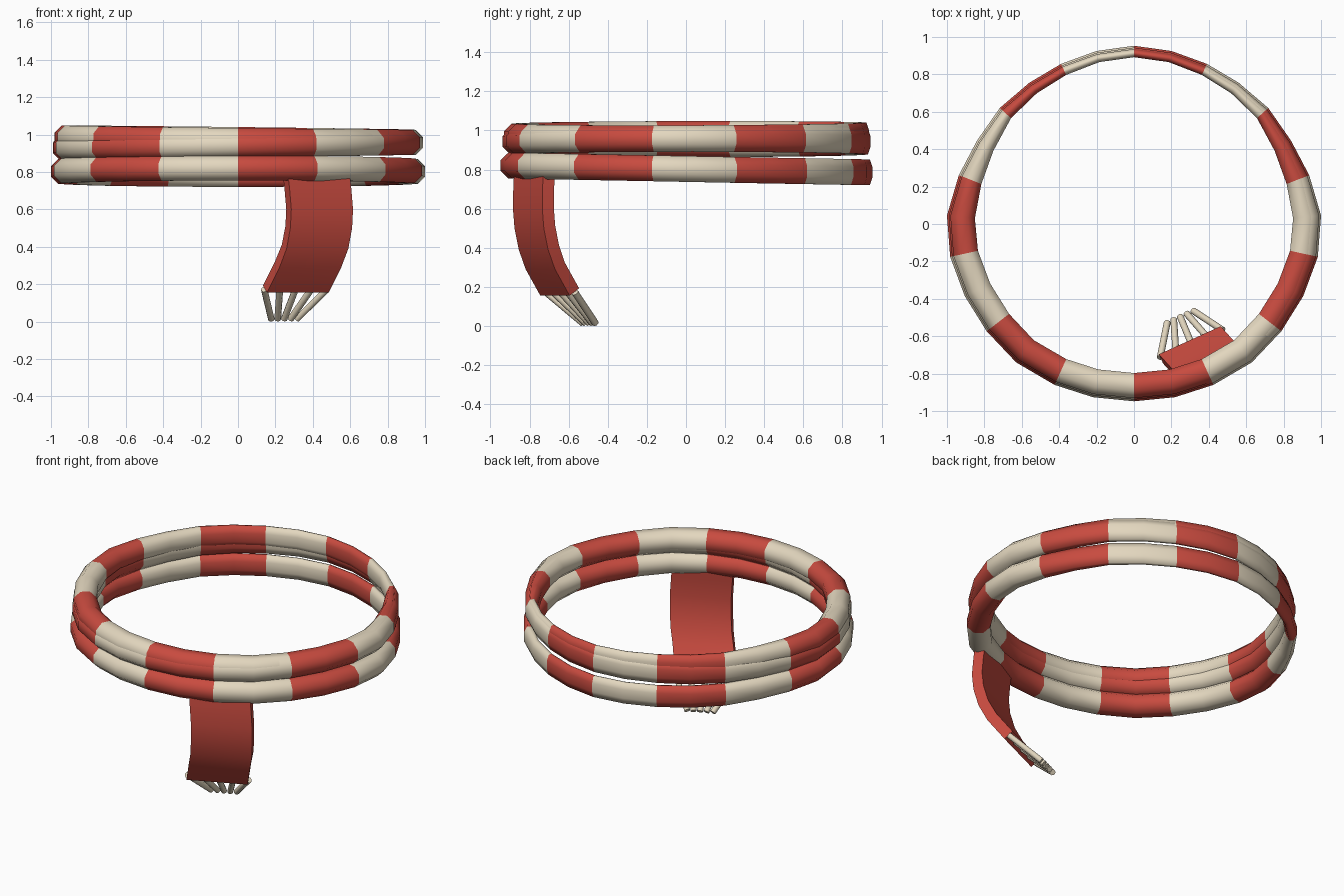
import bpy, bmesh, math
from mathutils import Vector

if "Cube" in bpy.data.objects:
    bpy.data.objects.remove(bpy.data.objects["Cube"])


def material(name, rgb):
    m = bpy.data.materials.new(name)
    m.diffuse_color = (*rgb, 1)
    m.use_nodes = True
    m.node_tree.nodes["Principled BSDF"].inputs["Base Color"].default_value = m.diffuse_color
    return m


RED = material("red_wool", (0.58, 0.07, 0.05))
CREAM = material("cream_wool", (0.77, 0.68, 0.52))


def finish(name, bm, mats, sharp=None):
    bmesh.ops.recalc_face_normals(bm, faces=bm.faces)
    me = bpy.data.meshes.new(name)
    bm.to_mesh(me)
    bm.free()
    for m in mats:
        me.materials.append(m)
    ob = bpy.data.objects.new(name, me)
    bpy.context.collection.objects.link(ob)
    for p in me.polygons:
        p.use_smooth = True
    if sharp:
        bpy.context.view_layer.objects.active = ob
        ob.select_set(True)
        bpy.ops.object.shade_smooth_by_angle(angle=math.radians(sharp))
        ob.select_set(False)
    return ob


# Outer outline of the right half, back to front: x, y, half thickness
HALF = [(0, .953, .022), (.2, .925, .022), (.39, .856, .024), (.56, .755, .026),
        (.718, .62, .032), (.84, .445, .043), (.937, .26, .056), (1.0, .045, .066),
        (.983, -.175, .067), (.905, -.385, .067), (.788, -.573, .067),
        (.63, -.74, .067), (.425, -.86, .067), (.22, -.926, .067), (0, -.948, .067)]
OUTLINE = HALF + [(-x, y, t) for x, y, t in HALF[-2:0:-1]]
N, SIDES, HEIGHT = len(OUTLINE), 8, .066


# Striped strands wound round the neck
def strand(name, scale, z0, tilt_x, tilt_y):
    bm = bmesh.new()
    rings = []
    for i, (x, y, t) in enumerate(OUTLINE):
        a, b = OUTLINE[i - 1], OUTLINE[(i + 1) % N]
        out = Vector((a[1] - b[1], b[0] - a[0], 0)).normalized()
        centre = Vector((x, y, 0)) * scale - out * t
        centre.z = z0 + tilt_x * x + tilt_y * y
        ring = []
        for j in range(SIDES):
            an = (j + .5) * math.tau / SIDES
            k = 1 / math.cos(math.pi / SIDES)
            ring.append(bm.verts.new(centre + out * (t * k * math.cos(an))
                                     + Vector((0, 0, HEIGHT * k * math.sin(an)))))
        rings.append(ring)
    for i in range(N):
        p, q = rings[i], rings[(i + 1) % N]
        for j in range(SIDES):
            j2 = (j + 1) % SIDES
            f = bm.faces.new((p[j], p[j2], q[j2], q[j]))
            f.material_index = (i // 2) % 2
    return finish(name, bm, (RED, CREAM))


strand("lower_wrap", 1.0, .803, 0, -.018)
strand("middle_wrap", .99, .943, .014, 0)
strand("upper_wrap", .982, .971, -.011, .003)

# Hanging end: front-left edge path, with a width and a thickness
PATH = [Vector(p) for p in ((.26, -.875, .84), (.275, -.883, .72), (.285, -.885, .6),
                            (.28, -.877, .5), (.26, -.855, .39), (.222, -.82, .29),
                            (.155, -.745, .155))]
WIDTH = Vector((.33, .15, 0))
bm = bmesh.new()
sections = []
for i, p in enumerate(PATH):
    along = PATH[min(i + 1, len(PATH) - 1)] - PATH[max(i - 1, 0)]
    back = WIDTH.cross(along).normalized() * .065
    if back.y < 0:
        back = -back
    sections.append([bm.verts.new(v) for v in (p, p + WIDTH, p + WIDTH + back, p + back)])
for p, q in zip(sections, sections[1:]):
    for j in range(4):
        bm.faces.new((p[j], p[(j + 1) % 4], q[(j + 1) % 4], q[j]))
bm.faces.new(sections[0])
bm.faces.new(sections[-1])
finish("hanging_end", bm, (RED,), 35)

# Fringe tassels converging to the floor
for i in range(5):
    t = i / 4
    top = Vector((.14, -.715, .172)).lerp(Vector((.475, -.568, .172)), t)
    low = Vector((.178, -.525, .013)).lerp(Vector((.315, -.463, .013)), t)
    d = low - top
    bm = bmesh.new()
    bmesh.ops.create_cone(bm, cap_ends=True, segments=8, radius1=.018, radius2=.018,
                          depth=d.length)
    rot = d.to_track_quat('Z', 'Y').to_matrix().to_4x4()
    rot.translation = (top + low) / 2
    bmesh.ops.transform(bm, matrix=rot, verts=bm.verts)
    finish(f"fringe_{i + 1}", bm, (CREAM,), 50)
